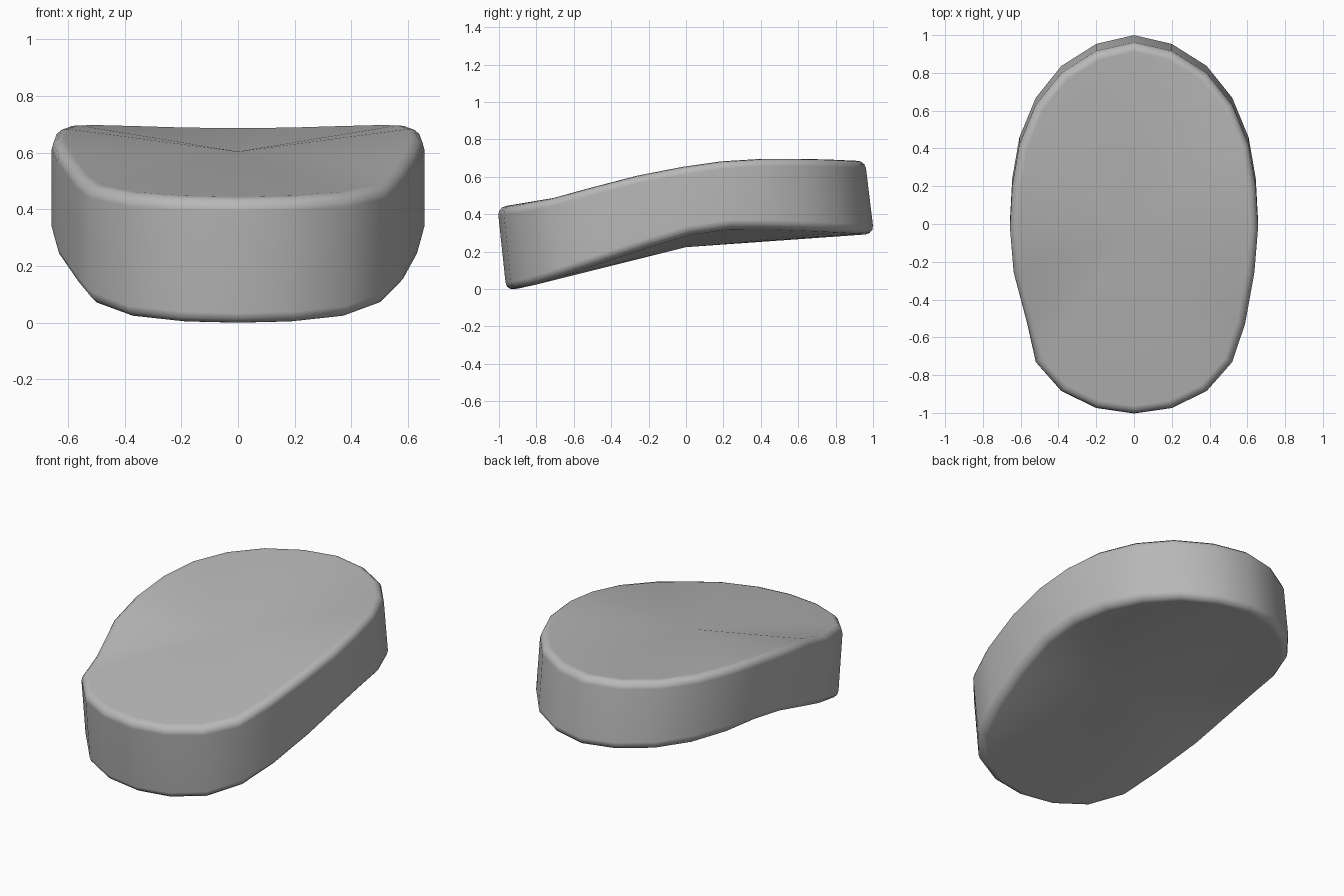
import bpy, bmesh, math

if "Cube" in bpy.data.objects:
    bpy.data.objects.remove(bpy.data.objects["Cube"])

# Half outline, back to front: x, y, upper rim height, lower rim height
HALF = [
    (0.00, 0.981, 0.698, 0.303), (0.20, 0.935, 0.700, 0.307),
    (0.385, 0.818, 0.706, 0.315), (0.52, 0.65, 0.710, 0.324),
    (0.607, 0.44, 0.710, 0.332), (0.645, 0.22, 0.696, 0.334),
    (0.657, 0.00, 0.664, 0.302), (0.637, -0.24, 0.618, 0.230),
    (0.588, -0.51, 0.548, 0.140), (0.52, -0.712, 0.490, 0.072),
    (0.385, -0.865, 0.462, 0.022), (0.20, -0.955, 0.450, 0.002),
    (0.00, -0.984, 0.446, -0.003),
]
outline = HALF + [(-x, y, t, b) for x, y, t, b in HALF[-2:0:-1]]
# Slight waist on the left side
outline[16] = (-0.568, -0.51, 0.522, 0.130)
SHIFT = 0.024  # the walls lean slightly along y

bm = bmesh.new()
top = [bm.verts.new((x, y - SHIFT, t)) for x, y, t, b in outline]
bottom = [bm.verts.new((x, y + SHIFT, b)) for x, y, t, b in outline]
top_mid = bm.verts.new((0, -0.01, 0.611))
bottom_mid = bm.verts.new((0, 0.0, 0.232))

# Side wall and dished fan caps
n = len(outline)
for i in range(n):
    j = (i + 1) % n
    bm.faces.new((top[i], top[j], bottom[j], bottom[i]))
    bm.faces.new((top[j], top[i], top_mid))
    bm.faces.new((bottom[i], bottom[j], bottom_mid))
bmesh.ops.recalc_face_normals(bm, faces=bm.faces)

# Rounded rims
rims = [e for e in bm.edges
        if (e.verts[0] in top and e.verts[1] in top)
        or (e.verts[0] in bottom and e.verts[1] in bottom)]
bmesh.ops.bevel(bm, geom=rims, offset=0.045, segments=3, profile=0.5,
                affect='EDGES', clamp_overlap=True)

# Stand on z = 0
low = min(v.co.z for v in bm.verts)
bmesh.ops.translate(bm, verts=bm.verts, vec=(0, 0, -low))

mesh = bpy.data.meshes.new("curved_pad")
bm.to_mesh(mesh)
bm.free()
pad = bpy.data.objects.new("curved_pad", mesh)
bpy.context.collection.objects.link(pad)
bpy.context.view_layer.objects.active = pad
pad.select_set(True)
bpy.ops.object.shade_smooth_by_angle(angle=math.radians(40))

# Darker grey finish
grey = bpy.data.materials.new("dark_grey")
grey.diffuse_color = (0.48, 0.48, 0.48, 1)
grey.use_nodes = True
grey.node_tree.nodes["Principled BSDF"].inputs["Base Color"].default_value = grey.diffuse_color
mesh.materials.append(grey)

# Keep the broad faces evenly shaded
weighted = pad.modifiers.new("even_shading", 'WEIGHTED_NORMAL')
weighted.keep_sharp = True
